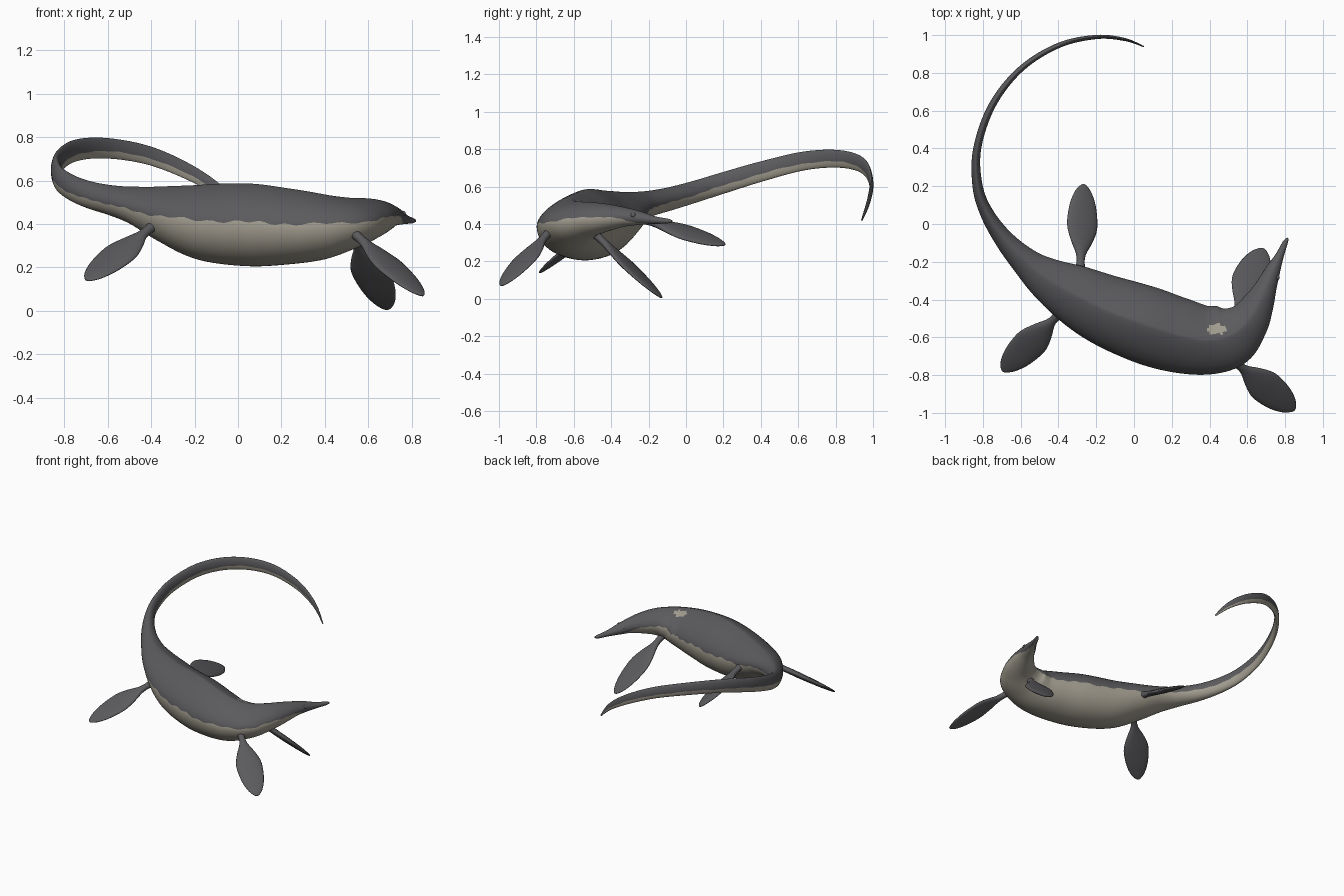
import bpy, math
from mathutils import Vector

if "Cube" in bpy.data.objects:
    bpy.data.objects.remove(bpy.data.objects["Cube"])


def material(name, rgb):
    m = bpy.data.materials.new(name)
    m.diffuse_color = (*rgb, 1)
    m.use_nodes = True
    m.node_tree.nodes["Principled BSDF"].inputs["Base Color"].default_value = m.diffuse_color
    return m


DARK = material("slate grey skin", (0.105, 0.105, 0.113))
PALE = material("pale belly skin", (0.36, 0.335, 0.275))


def catmull(rows, steps):
    """Smoothly resample rows of numbers."""
    out = []
    n = len(rows)
    for i in range(n - 1):
        a, b, c, d = (rows[max(0, min(n - 1, i + k))] for k in (-1, 0, 1, 2))
        for s in range(steps):
            t = s / steps
            out.append([0.5 * (2 * q + (r - p) * t + (2 * p - 5 * q + 4 * r - u) * t * t
                               + (3 * q - p - 3 * r + u) * t ** 3)
                        for p, q, r, u in zip(a, b, c, d)])
    out.append(list(rows[-1]))
    return out


def loft(name, rings, rule=None):
    """Skin a list of closed rings; rule(ring, side) picks the material."""
    k = len(rings[0])
    verts = [p for r in rings for p in r]
    faces, mats = [], []
    for i in range(len(rings) - 1):
        for j in range(k):
            j2 = (j + 1) % k
            faces.append((i * k + j, i * k + j2, (i + 1) * k + j2, (i + 1) * k + j))
            mats.append(rule(i, j) if rule else 0)
    faces += [tuple(reversed(range(k))), tuple(range(len(verts) - k, len(verts)))]
    mats += [0, 0]
    me = bpy.data.meshes.new(name)
    me.from_pydata(verts, [], faces)
    me.materials.append(DARK)
    me.materials.append(PALE)
    for f, m in zip(me.polygons, mats):
        f.material_index = m
        f.use_smooth = True
    ob = bpy.data.objects.new(name, me)
    bpy.context.collection.objects.link(ob)
    return ob


# Body from tail tip to snout: x, y, z, half width, half height, belly colour limit
BODY = [
    (.05, .94, .42, .003, .006, -.3), (-.05, .977, .525, .008, .022, -.3),
    (-.2, .99, .625, .011, .034, -.3), (-.4, .945, .712, .014, .042, -.3),
    (-.6, .82, .748, .016, .047, -.3), (-.75, .63, .737, .019, .05, -.3),
    (-.83, .4, .68, .021, .053, -.25), (-.828, .2, .62, .027, .056, -.2),
    (-.778, .055, .575, .036, .058, -.2), (-.685, -.085, .535, .052, .062, -.18),
    (-.57, -.205, .507, .078, .07, -.13), (-.46, -.29, .483, .115, .09, -.12),
    (-.32, -.37, .445, .158, .133, -.02), (-.15, -.455, .408, .188, .176, .1),
    (.05, -.53, .396, .205, .19, .1), (.22, -.585, .389, .2, .176, .1),
    (.38, -.615, .388, .183, .153, .1), (.51, -.59, .404, .168, .12, .07),
    (.6, -.52, .424, .118, .095, .1), (.66, -.42, .435, .083, .073, .05),
    (.70, -.33, .438, .057, .052, -.2), (.733, -.25, .432, .041, .037, -.7),
    (.77, -.17, .421, .023, .021, -.95), (.8, -.1, .416, .014, .013, -.95),
    (.815, -.075, .415, .005, .006, -.95),
]
SIDES = 56
HALF = SIDES // 2
rows = catmull(BODY, 8)
rings = []
for i, r in enumerate(rows):
    c = Vector(r[:3])
    t = Vector(rows[min(i + 1, len(rows) - 1)][:3]) - Vector(rows[max(i - 1, 0)][:3])
    side = t.cross(Vector((0, 0, 1))).normalized()
    up = side.cross(t).normalized()
    # first half of each ring is the back, second half the belly
    wobble = .035 * math.sin(i * 1.3) + .03 * math.sin(i * .45)
    lim = math.asin(max(-.97, min(.9, r[5] + wobble)))
    taper = 1 + .5 * min(1, r[3] / .15)
    ring = []
    for j in range(SIDES):
        if j < HALF:
            a = lim + (math.pi - 2 * lim) * j / HALF
        else:
            a = math.pi - lim + (math.pi + 2 * lim) * (j - HALF) / HALF
        u, v = math.cos(a), math.sin(a)
        if v > 0:  # back is narrower than the belly
            u = math.copysign(abs(u) ** taper, u)
            v = v ** 1.1
        ring.append(c + side * r[3] * u + up * r[4] * v)
    rings.append(ring)


def belly(i, j):
    p = (rings[i][j] + rings[i + 1][(j + 1) % SIDES]) / 2
    patch = ((p.x - .44) / .055) ** 2 + ((p.y + .558) / .026) ** 2 < 1  # pale mark on the back
    return int(j >= HALF or patch)


loft("body", rings, belly)

# Flipper outline: position along length, half width, half thickness
FLIPPER = [(0, .032, .026), (.1, .022, .021), (.2, .028, .02), (.33, .06, .02),
           (.48, .086, .02), (.62, .087, .018), (.78, .074, .015), (.91, .049, .01),
           (.98, .022, .006), (1, .006, .003)]


def flipper(name, root, tip, across, wide=1):
    root, tip, w = Vector(root), Vector(tip), Vector(across)
    d = (tip - root).normalized()
    w = (w - d * w.dot(d)).normalized()
    n = d.cross(w)
    rings = []
    for t, hw, ht in catmull(FLIPPER, 3):
        c = root.lerp(tip, t)
        rings.append([c + w * hw * wide * math.cos(a) + n * ht * math.sin(a)
                      for a in (2 * math.pi * j / 20 for j in range(20))])
    loft(name, rings)


flipper("rear_flipper_outer", (-.38, -.46, .40), (-.695, -.78, .14), (.11, -.11, -.055))
flipper("rear_flipper_inner", (-.285, -.25, .43), (-.265, .21, .29), (.15, 0, -.075))
flipper("front_flipper_outer", (.52, -.72, .37), (.85, -.985, .07), (.12, .13, .016))
flipper("front_flipper_inner", (.53, -.5, .36), (.685, -.13, .006), (1, -.12, -.22), 1.08)

# Brow bumps either side of the head
for s, label in ((1, "right"), (-1, "left")):
    p = Vector((.728, -.27, .447)) + Vector((.92, -.39, 0)) * .032 * s
    bpy.ops.mesh.primitive_uv_sphere_add(segments=16, ring_count=10, radius=.014, location=p)
    ob = bpy.context.object
    ob.name = "brow_" + label
    ob.data.materials.append(DARK)
    bpy.ops.object.shade_smooth()
